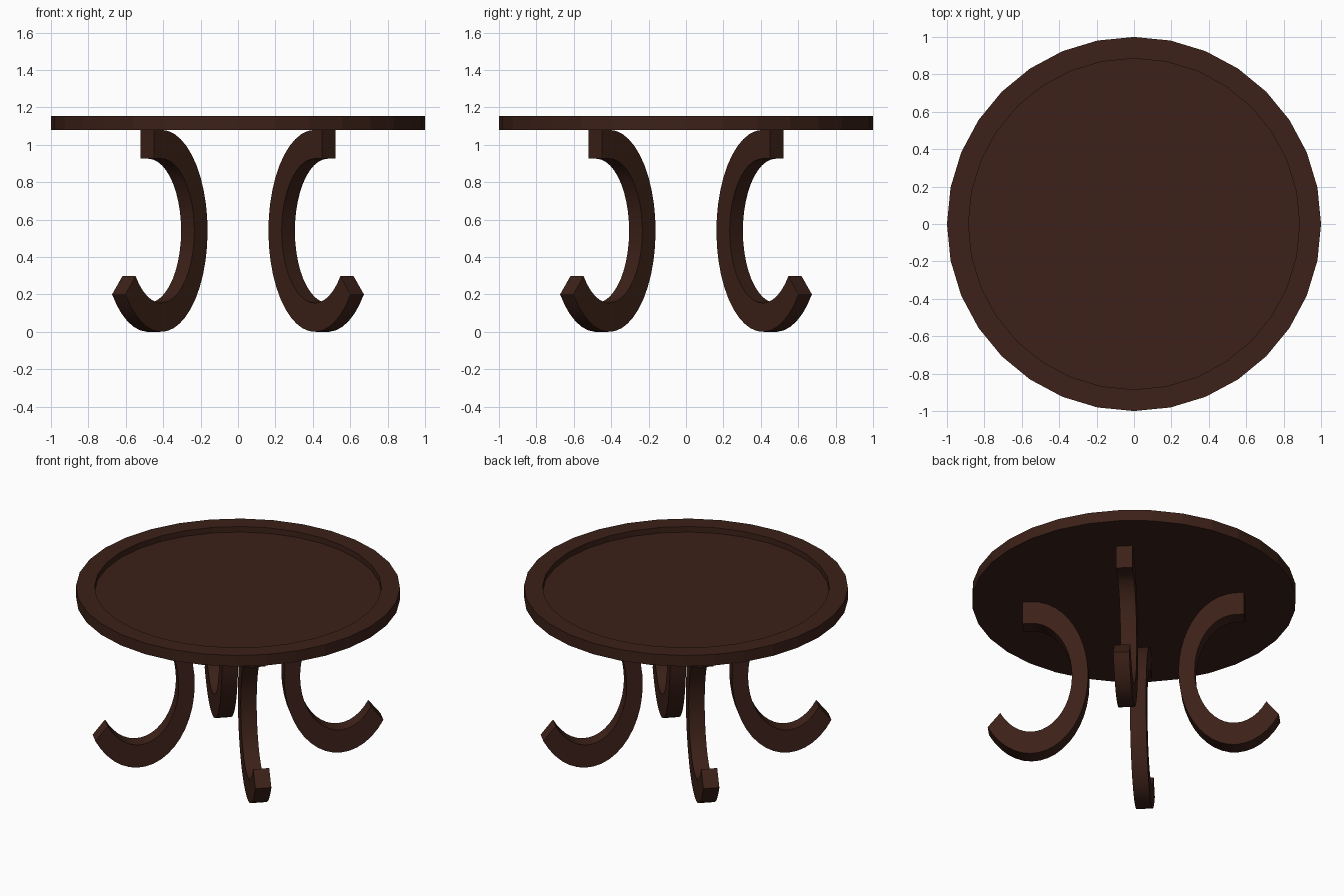
import bpy, bmesh
from math import sin, cos, pi, radians

if "Cube" in bpy.data.objects:
    bpy.data.objects.remove(bpy.data.objects["Cube"])

wood = bpy.data.materials.new("dark_wood")
wood.diffuse_color = (0.045, 0.015, 0.009, 1)
wood.use_nodes = True
wood.node_tree.nodes["Principled BSDF"].inputs["Base Color"].default_value = wood.diffuse_color


def finish(bm, name):
    bmesh.ops.recalc_face_normals(bm, faces=bm.faces[:])
    mesh = bpy.data.meshes.new(name)
    bm.to_mesh(mesh)
    bm.free()
    mesh.materials.append(wood)
    obj = bpy.data.objects.new(name, mesh)
    bpy.context.collection.objects.link(obj)
    return obj


# Round top: 32-sided lathe with a raised rim around a sunken centre
def make_top():
    n = 32
    profile = [(1.0, 1.08), (1.0, 1.155), (0.885, 1.155), (0.885, 1.117)]
    bm = bmesh.new()
    rings = [[bm.verts.new((r * cos(2 * pi * i / n), r * sin(2 * pi * i / n), z))
              for i in range(n)] for r, z in profile]
    for a, b in zip(rings, rings[1:]):
        for i in range(n):
            j = (i + 1) % n
            bm.faces.new((a[i], a[j], b[j], b[i]))
    bm.faces.new(rings[0])
    bm.faces.new(rings[-1])
    return finish(bm, "table_top")


# C-shaped leg: square bar swept along a circle that is stretched upwards
def make_leg(name, turn):
    centre, mid_z, steps, half = 0.63, 0.54, 28, 0.05
    r_out, r_in, stretch = 0.35, 0.25, 0.54 / 0.35
    pairs = [((0.686, 1.08), (0.686, mid_z + r_in * stretch))]
    for i in range(steps + 1):
        a = radians(90 + 231 * i / steps)
        pairs.append(tuple((centre + r * cos(a), mid_z + r * stretch * sin(a))
                           for r in (r_out, r_in)))
    bm = bmesh.new()

    def vert(p, t):
        r, z = p
        return bm.verts.new((r * cos(turn) - t * sin(turn),
                             r * sin(turn) + t * cos(turn), z))

    sections = [[vert(o, -half), vert(o, half), vert(i, half), vert(i, -half)]
                for o, i in pairs]
    for a, b in zip(sections, sections[1:]):
        for k in range(4):
            m = (k + 1) % 4
            bm.faces.new((a[k], a[m], b[m], b[k]))
    bm.faces.new(sections[0])
    bm.faces.new(sections[-1])
    return finish(bm, name)


make_top()

# Four legs on the diagonals, with smooth curves and crisp corners
names = ["back_right_leg", "back_left_leg", "front_left_leg", "front_right_leg"]
for k, name in enumerate(names):
    leg = make_leg(name, radians(45 + 90 * k))
    bpy.ops.object.select_all(action='DESELECT')
    leg.select_set(True)
    bpy.context.view_layer.objects.active = leg
    bpy.ops.object.shade_smooth_by_angle(angle=radians(30))
